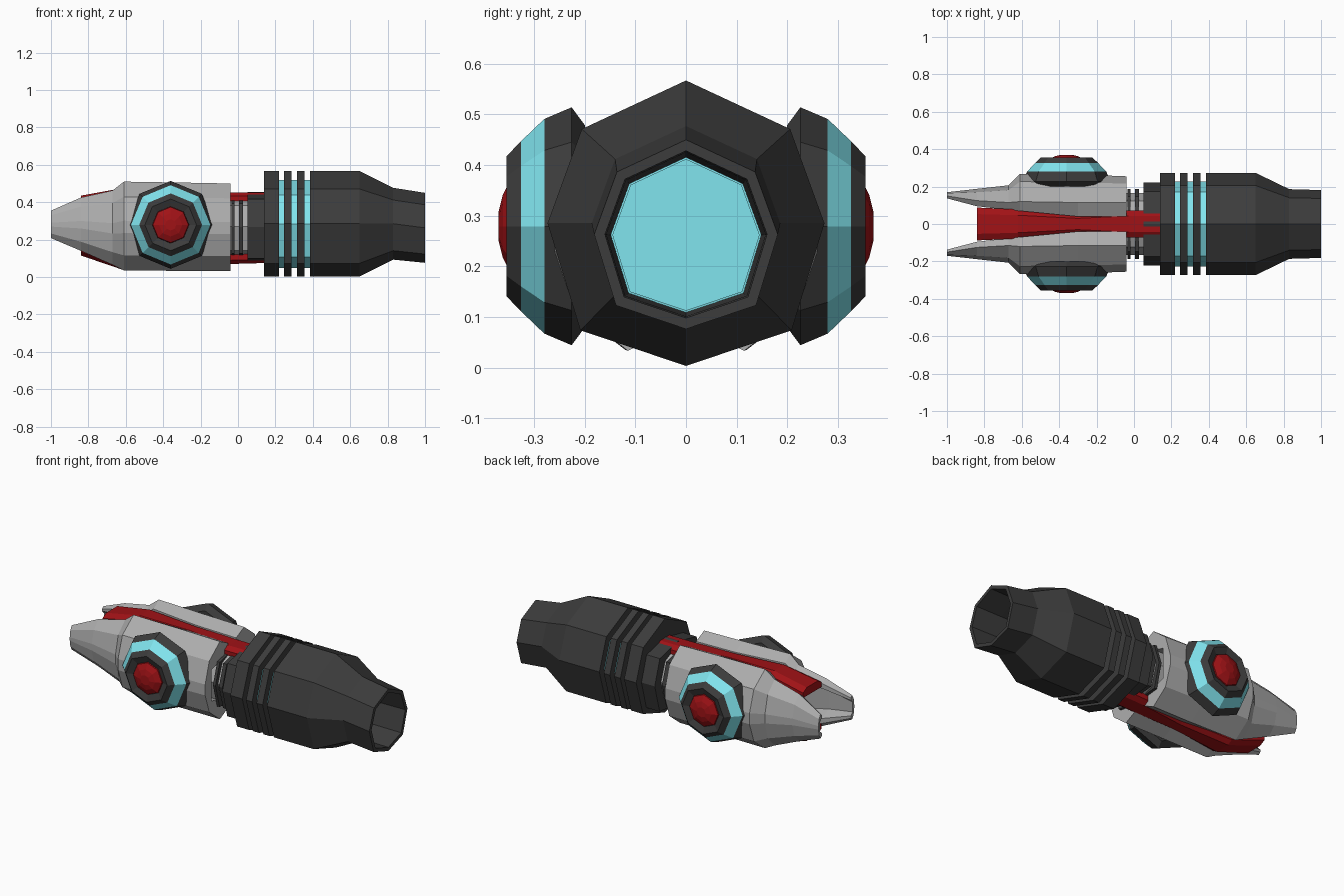
import bpy, bmesh, math

if "Cube" in bpy.data.objects:
    bpy.data.objects.remove(bpy.data.objects["Cube"])


def material(name, rgb):
    m = bpy.data.materials.new(name)
    m.diffuse_color = (*rgb, 1)
    m.use_nodes = True
    m.node_tree.nodes["Principled BSDF"].inputs["Base Color"].default_value = m.diffuse_color
    return m


DARK = material("charcoal", (0.045, 0.045, 0.045))
CYAN = material("cyan", (0.22, 0.78, 0.86))
RED = material("red", (0.35, 0.006, 0.008))
GREY = material("light_grey", (0.42, 0.42, 0.42))

# slightly uneven octagon, point upward, as (y, z)
OCT = [(0, 1), (.73, .66), (.97, 0), (.74, -.75), (0, -1),
       (-.74, -.75), (-.97, 0), (-.73, .66)]
REG = [(math.sin(i * math.pi / 4), math.cos(i * math.pi / 4)) for i in range(8)]


def loft(name, sections, mat, closed=False):
    """Skin a list of equal-length loops of 3D points."""
    bm = bmesh.new()
    rings = [[bm.verts.new(p) for p in s] for s in sections]
    n = len(rings[0])
    pairs = list(zip(rings, rings[1:]))
    if closed:
        pairs.append((rings[-1], rings[0]))
    for a, b in pairs:
        for i in range(n):
            j = (i + 1) % n
            bm.faces.new((a[i], a[j], b[j], b[i]))
    if not closed:
        bm.faces.new(rings[0])
        bm.faces.new(rings[-1])
    bmesh.ops.recalc_face_normals(bm, faces=bm.faces)
    mesh = bpy.data.meshes.new(name)
    bm.to_mesh(mesh)
    bm.free()
    mesh.materials.append(mat)
    ob = bpy.data.objects.new(name, mesh)
    bpy.context.collection.objects.link(ob)
    return ob


def tube(name, stations, mat, closed=False, shape=OCT):
    """Octagonal body along x from (x, radius, centre z) stations."""
    return loft(name, [[(x, r * u, zc + r * v) for u, v in shape]
                       for x, r, zc in stations], mat, closed)


def mirrored(ob):
    m = ob.modifiers.new("mirror", "MIRROR")
    m.use_axis = (False, True, False)
    return ob


# Barrel with a deep tapered bore
tube("barrel", [(.385, .282, .285), (.65, .282, .285), (.83, .192, .285), (1, .187, .263),
                (1, .165, .263), (.83, .162, .263), (.5, .158, .262), (.385, .152, .262)],
     DARK, closed=True)

# Glowing core, seen between rings and down the bore
tube("barrel_core", [(.18, .235, .283), (.40, .235, .283), (.41, .15, .262), (.5, .15, .262)], CYAN)
for i, (x0, x1) in enumerate([(.14, .22), (.245, .285), (.315, .355)]):
    tube(f"barrel_ring_{i}", [(x0, .282, .285), (x1, .282, .285)], DARK)

# Neck
tube("neck_core", [(-.6, .15, .27), (-.5, .17, .27), (.15, .17, .27)], GREY)
for i, (x0, x1, r) in enumerate([(-.035, -.018, .19), (.005, .028, .19), (.052, .15, .225)]):
    tube(f"neck_ring_{i}", [(x0, r, .268), (x1, r, .268)], DARK,
         shape=[(max(-.99, min(.99, u * 1.06)), max(-.83, min(.83, v))) for u, v in OCT])

# Red spines above and below: (x, half width, z)
for name, path, t in [
    ("top_spine", [(.145, .072, .452), (-.03, .072, .452), (-.3, .05, .465),
                   (-.62, .078, .475), (-.84, .088, .435)], -.05),
    ("bottom_spine", [(.145, .072, .075), (-.03, .072, .07), (-.3, .05, .055),
                      (-.62, .078, .04), (-.84, .088, .115)], .05),
]:
    loft(name, [[(x, -w, z + t * .4), (x, -w * .6, z), (x, w * .6, z), (x, w, z + t * .4),
                 (x, w, z + t), (x, -w, z + t)] for x, w, z in path], RED)


# Side shells, each ending in a claw
def shell_section(x, yi, yb, yo, zt, zb, t):
    h, e = zt - zb, .08 * (zt - zb)
    ym = yb + .72 * (yo - yb)
    pts = [(yi, zt - e), (yb, zt), (ym, zt - .17 * h), (yo, zb + .56 * h),
           (yo, zb + .42 * h), (ym, zb + .17 * h), (yb, zb), (yi, zb + e),
           (yi, zb + e + t), (yo - t, zb + .3 * h), (yo - t, zb + .7 * h), (yi, zt - e - t)]
    return [(x, y, z) for y, z in pts]


mirrored(loft("side_shell", [
    shell_section(-.04, .04, .115, .255, .50, .033, .06),
    shell_section(-.30, .04, .115, .265, .505, .033, .06),
    shell_section(-.61, .07, .12, .268, .51, .035, .06),
    shell_section(-.67, .075, .115, .207, .463, .065, .045),
    shell_section(-.84, .095, .125, .188, .425, .14, .03),
    shell_section(-1, .137, .15, .17, .355, .208, .015)], GREY))


# Round side pods at x = -0.36: (distance from middle, radius) stations
def pod(name, stations, mat, closed=False):
    mirrored(loft(name, [[(-.36 + r * u, -y, .279 + r * v) for u, v in REG]
                         for y, r in stations], mat, closed))


pod("pod_base", [(.2, .2), (.226, .235), (.28, .212)], DARK)
pod("pod_glow_band", [(.27, .2), (.28, .212), (.326, .168), (.31, .15)], CYAN)
pod("pod_bezel", [(.326, .168), (.355, .138), (.34, .098), (.3, .098)], DARK, True)
pod("pod_lens", [(.32, .1), (.345, .095), (.362, .062), (.37, .03)], RED)
